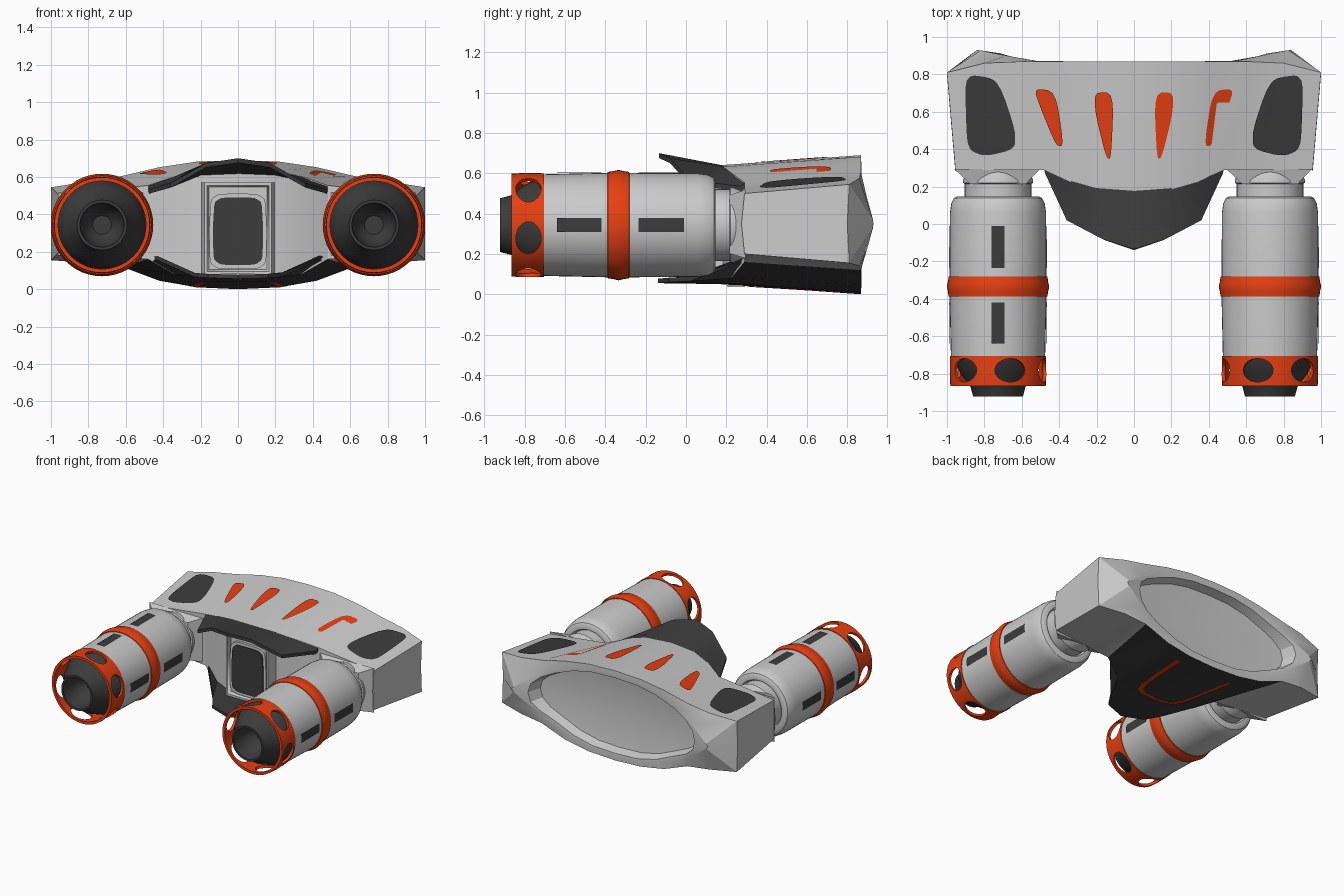
import bpy, bmesh, math
from mathutils import Vector, Matrix
from mathutils.bvhtree import BVHTree

if "Cube" in bpy.data.objects:
    bpy.data.objects.remove(bpy.data.objects["Cube"])


def material(name, col):
    m = bpy.data.materials.new(name)
    m.diffuse_color = (*col, 1)
    m.use_nodes = True
    m.node_tree.nodes["Principled BSDF"].inputs["Base Color"].default_value = m.diffuse_color
    return m


RED = material("orange_red", (0.80, 0.05, 0.006))
DARK = material("charcoal", (0.045, 0.045, 0.045))


def make(name, verts, faces, mat=None, angle=30, fix=True):
    me = bpy.data.meshes.new(name)
    me.from_pydata([tuple(v) for v in verts], [], faces)
    if fix:
        bm = bmesh.new()
        bm.from_mesh(me)
        bmesh.ops.recalc_face_normals(bm, faces=bm.faces)
        bm.to_mesh(me)
        bm.free()
    ob = bpy.data.objects.new(name, me)
    bpy.context.collection.objects.link(ob)
    if mat:
        me.materials.append(mat)
    bpy.ops.object.select_all(action='DESELECT')
    ob.select_set(True)
    bpy.context.view_layer.objects.active = ob
    if angle:
        bpy.ops.object.shade_smooth_by_angle(angle=math.radians(angle))
    return ob


def mirror(half):
    """Mirror a centre-to-right row of points into a full left-to-right row."""
    return [(-p[0], *p[1:]) for p in half[:0:-1]] + list(half)


def lathe(name, prof, cx, mat=None, closed=False, n=48):
    """Revolve (y, radius) pairs around an engine axis."""
    verts = [(cx + r * math.sin(2 * math.pi * k / n), y, CZ + r * math.cos(2 * math.pi * k / n))
             for y, r in prof for k in range(n)]
    m = len(prof)
    faces = [(i * n + k, i * n + (k + 1) % n, (i + 1) % m * n + (k + 1) % n, (i + 1) % m * n + k)
             for i in range(m if closed else m - 1) for k in range(n)]
    if not closed:
        faces += [tuple(range(n)), tuple(range((m - 1) * n, m * n))]
    return make(name, verts, faces, mat)


# Main body: columns of (x, y, z_top, z_bottom) for the front, back, rim and recess outlines
front = mirror([(0, .17, .64, .05), (.20, .185, .632, .055), (.34, .225, .602, .08),
                (.48, .29, .555, .16), (.72, .29, .527, .18), (.955, .29, .50, .20)])
back = mirror([(0, .868, .69, 0), (.22, .868, .682, .01), (.42, .868, .652, .045),
               (.62, .868, .605, .12), (.80, .86, .575, .14), (1.0, .81, .545, .155)])
rim = mirror([(0, .87, .65, .04), (.20, .87, .642, .05), (.37, .87, .612, .085),
              (.55, .873, .55, .155), (.68, .90, .47, .23), (.82, .928, .37, .33)])
lip = mirror([(0, .868, .635, .055), (.19, .868, .627, .063), (.35, .868, .595, .10),
              (.51, .87, .535, .17), (.62, .885, .48, .22), (.69, .905, .42, .28)])
N = len(front)


def ring(cols, mx, my):
    return ([(x, y, t) for x, y, t, b in cols] + [(mx, my, .35)]
            + [(x, y, b) for x, y, t, b in reversed(cols)] + [(-mx, my, .35)])


lip_ring = ring(lip, .71, .912)
well = [(x * .96, .80, .345 + (z - .345) * .94) for x, y, z in lip_ring]
rings = [ring(front, .955, .275), ring(back, 1.0, .80), ring(rim, .84, .93), lip_ring, well]
R = 2 * N + 2
verts = [v for r in rings for v in r] + [(0, .76, .345)]
faces = [(a * R + i, a * R + (i + 1) % R, (a + 1) * R + (i + 1) % R, (a + 1) * R + i)
         for a in range(4) for i in range(R)]
faces += [(4 * R + i, 4 * R + (i + 1) % R, 5 * R) for i in range(R)]
faces += [(i, i + 1, 2 * N - 1 - i, 2 * N - i) for i in range(N - 1)]
faces += [(N - 1, N, N + 1), (0, 2 * N, 2 * N + 1)]
body = make("main_body", verts, faces, angle=22)
body.data.materials.append(None)
body.data.materials.append(DARK)
for p in body.data.polygons:      # dark belly
    c = p.center
    if p.normal.z < -.4 and abs(c.x) < .56 and c.y < .75 and c.z < .16:
        p.material_index = 1
bvh = BVHTree.FromPolygons([Vector(v) for v in verts], faces)


def drop(x, y, up=False, gap=.008):
    """Place a plan point on the body's top or underside."""
    d = 1 if up else -1
    hit = bvh.ray_cast(Vector((x, y, -d * 2)), Vector((0, 0, d)))[0]
    return (x, y, hit.z - d * gap)


def rounded(pts, times=2, c=.25):
    for _ in range(times):
        pts = [tuple(a + (b - a) * t for a, b in zip(p, q))
               for p, q in zip(pts, pts[1:] + pts[:1]) for t in (c, 1 - c)]
    return pts


# Inlays on the top, as concentric rings that follow the surface
inlays = [("inner_stripe", RED, [(.108, .70), (.212, .705), (.205, .58), (.147, .35), (.122, .35)]),
          ("outer_stripe", RED, [(.42, .71), (.535, .725), (.50, .62), (.415, .415), (.375, .42)]),
          ("shoulder_panel", DARK, [(.75, .78), (.90, .80), (.90, .60), (.89, .40), (.80, .36),
                                    (.635, .40), (.635, .50), (.70, .70)])]
for name, mat, pts in inlays:
    pts = rounded(pts, 2, .2)
    n = len(pts)
    mx, my = (sum(c) / n for c in zip(*pts))
    for s in (-1, 1):
        vs = [drop(s * (mx + (x - mx) * f), my + (y - my) * f)
              for f in (1, .75, .5, .25) for x, y in pts] + [drop(s * mx, my)]
        fs = [(r * n + i, r * n + (i + 1) % n, (r + 1) * n + (i + 1) % n, (r + 1) * n + i)
              for r in range(3) for i in range(n)]
        fs += [(3 * n + i, 3 * n + (i + 1) % n, 4 * n) for i in range(n)]
        o = make(name, vs, fs, mat, 30)
        if o.data.polygons[0].normal.z < 0:
            o.data.flip_normals()

# U shaped stripe on the belly
u_half = [(0, .20), (.10, .205), (.17, .235), (.20, .31), (.22, .45), (.24, .60), (.26, .77)]
u_out, u_in = mirror(u_half), mirror([(x * .83, y + .035 * (y < .4)) for x, y in u_half])
k = len(u_out)
belly = make("belly_stripe", [drop(x, y, True) for x, y in u_out + u_in],
             [(i, i + k, i + k + 1, i + 1) for i in range(k - 1)], RED, 0, False)
if belly.data.polygons[0].normal.z > 0:
    belly.data.flip_normals()


# Upper visor and lower lip
def flap(name, inner, outer_pts, thick):
    a, b = mirror(inner), mirror(outer_pts)
    n = len(a)
    rows = a + b + [(x, y, z + thick) for x, y, z in b] + [(x, y, z + thick) for x, y, z in a]
    fs = [(r * n + i, r * n + i + 1, (r + 1) % 4 * n + i + 1, (r + 1) % 4 * n + i)
          for r in range(4) for i in range(n - 1)]
    fs += [tuple(r * n for r in range(4)), tuple(r * n + n - 1 for r in range(4))]
    return make(name, rows, fs, DARK, 25)


flap("visor", [(0, .18, .64), (.20, .195, .632), (.34, .235, .602), (.48, .295, .553)],
     [(0, -.135, .70), (.17, -.08, .675), (.36, .02, .567), (.475, .27, .535)], -.024)
flap("lower_lip", [(0, .18, .05), (.20, .19, .055), (.34, .235, .08), (.47, .295, .155)],
     [(0, -.14, .055), (.16, -.085, .06), (.23, .02, .065), (.43, .26, .155)], .022)


# Door frame and window between the arms
def prism(name, pts, y0, y1, flare=1, mat=None, inset=0):
    n = len(pts)
    vs = [(x, y0, z) for x, z in pts] + [(x * flare, y1, z) for x, z in pts]
    fs = [tuple(range(n)), tuple(range(n, 2 * n))]
    fs += [(i, (i + 1) % n, n + (i + 1) % n, n + i) for i in range(n)]
    o = make(name, vs, fs, mat)
    if inset:
        bm = bmesh.new()
        bm.from_mesh(o.data)
        f = min(bm.faces, key=lambda f: f.calc_center_median().y)
        bmesh.ops.inset_region(bm, faces=[f], thickness=inset, depth=0)
        bmesh.ops.inset_region(bm, faces=[f], thickness=.012, depth=-.03)
        bm.to_mesh(o.data)
        bm.free()


prism("door_frame", [(-.18, .08), (.18, .08), (.18, .57), (-.18, .57)], .11, .24, 1.15, None, .022)
win = rounded([(-.125, .49), (-.135, .32), (-.13, .13), (.13, .13), (.135, .32), (.125, .49)], 3, .15)
prism("door_surround", [(x * 1.15, .32 + (z - .32) * 1.12) for x, z in win], .12, .17)
prism("door_window", win, .112, .16, 1, DARK)

# Engines
CX, CZ = .727, .343
for s in (-1, 1):
    cx = s * CX
    lathe("engine_barrel", [(.11, .17), (.147, .19), (.147, .22), (.138, .236), (.11, .25), (.06, .257),
                            (-.28, .259), (-.39, .259), (-.71, .252), (-.71, .20)], cx)
    lathe("engine_band", [(-.28, .25), (-.282, .264), (-.31, .268), (-.335, .274), (-.36, .268),
                          (-.388, .264), (-.39, .25)], cx, RED)
    # Neck flaring from round to the square shoulder
    lathe("engine_neck", [(.10, .178), (.215, .178), (.22, .187), (.235, .187), (.30, .16)], cx)
    box = [(-.235, .175), (.225, .175), (.225, -.165), (-.235, -.165)]
    flare = [(cx + .175 * math.copysign(1, x) * .85, .215, CZ + z * .85) for x, z in box]
    flare += [(cx + s * x * -1, .295, CZ + z) for x, z in box] if s < 0 else \
             [(cx - x * s * -1, .295, CZ + z) for x, z in box]
    make("shoulder_flare", flare, [(0, 1, 2, 3), (4, 5, 6, 7)] +
         [(i, (i + 1) % 4, 4 + (i + 1) % 4, 4 + i) for i in range(4)])
    lathe("engine_nozzle", [(-.68, .24), (-.715, .236), (-.80, .20), (-.87, .147), (-.923, .133),
                            (-.923, .118), (-.85, .112), (-.78, .09), (-.74, .05)], cx, DARK)
    # Cage ring with six oval holes
    cage = lathe("engine_cage", [(-.705, .257), (-.80, .259), (-.865, .255), (-.865, .235),
                                 (-.80, .241), (-.705, .238)], cx, RED, True)
    bm = bmesh.new()
    for j in range(6):
        a = math.radians(60 * j - 15) * s
        mx = (Matrix.Translation((cx, -.782, CZ)) @ Matrix.Rotation(a, 4, 'Y')
              @ Matrix.Translation((0, 0, .27)) @ Matrix.Diagonal((.083, .063, 1, 1)))
        bmesh.ops.create_cone(bm, cap_ends=True, segments=24, radius1=1, radius2=1, depth=.16, matrix=mx)
    cut_me = bpy.data.meshes.new("cage_cutter")
    bm.to_mesh(cut_me)
    bm.free()
    cutter = bpy.data.objects.new("cage_cutter", cut_me)
    bpy.context.collection.objects.link(cutter)
    cutter.hide_render = True
    mod = cage.modifiers.new("holes", 'BOOLEAN')
    mod.operation, mod.object, mod.solver = 'DIFFERENCE', cutter, 'EXACT'
    bpy.context.view_layer.objects.active = cage
    bpy.ops.object.modifier_apply(modifier=mod.name)
    bpy.data.objects.remove(cutter)
    # Dark slots along the barrel
    for a in ([90, 0, -90] if s < 0 else [90]):
        for y0, y1 in ((-.64, -.42), (-.235, -.01)):
            t = [math.radians(a + d) for d in (-7.5, -2.5, 2.5, 7.5)]
            vs = [(cx + .2615 * math.sin(q), y, CZ + .2615 * math.cos(q)) for y in (y0, y1) for q in t]
            make("barrel_slot", vs, [(i, i + 1, i + 5, i + 4) for i in range(3)], DARK, 30, False)
